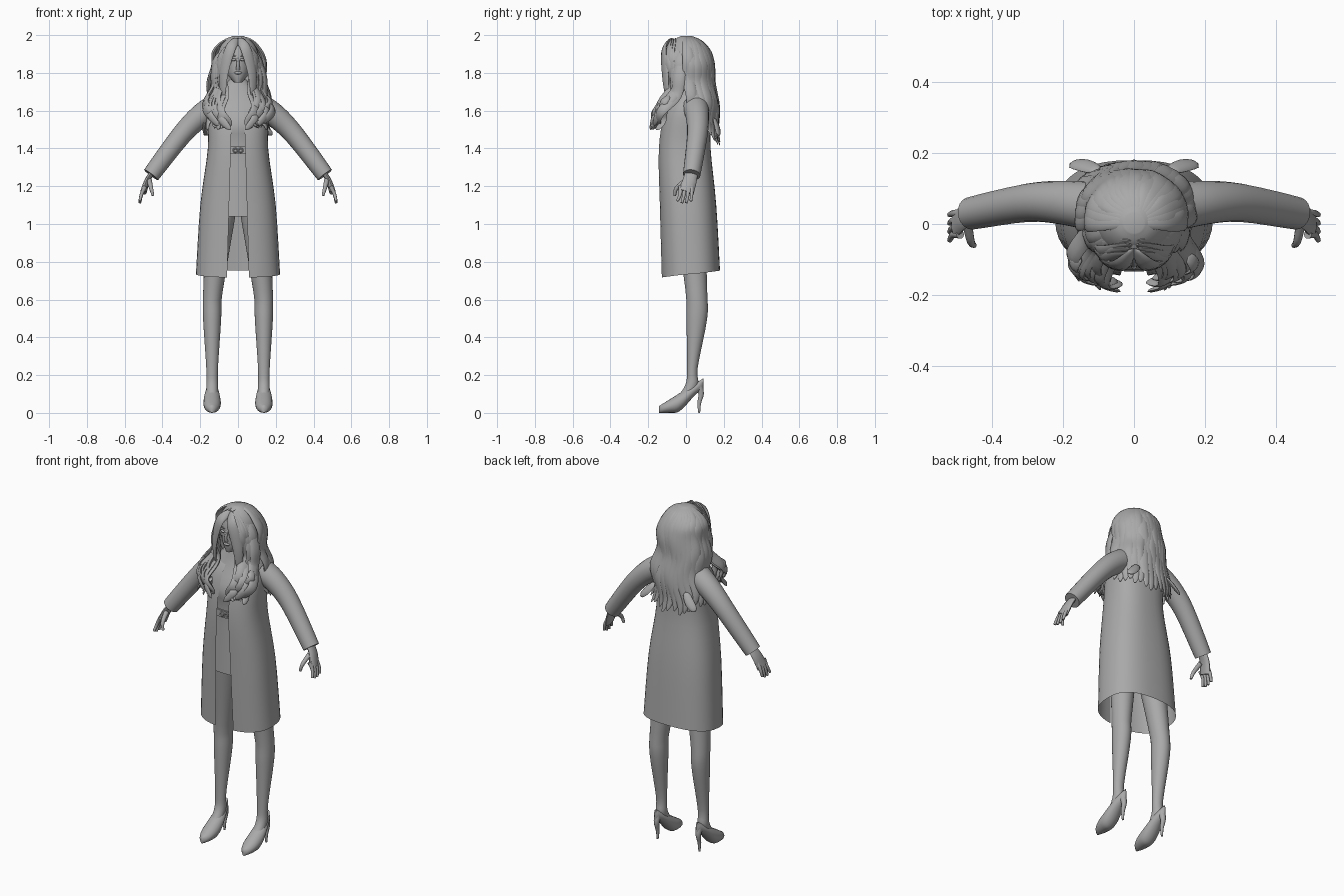
import bpy, bmesh, random
from math import sin, cos, asin, pi, tau, radians, copysign
from mathutils import Vector

random.seed(4)
if bpy.data.objects.get("Cube"):
    bpy.data.objects.remove(bpy.data.objects["Cube"])

shade = 0.4
grey = bpy.data.materials.new("plain grey")
grey.use_nodes = True
grey.diffuse_color = (shade, shade, shade, 1)
grey.node_tree.nodes["Principled BSDF"].inputs["Base Color"].default_value = grey.diffuse_color

ACROSS, DEPTH, FORWARD = Vector((1, 0, 0)), Vector((0, 1, 0)), Vector((0, -1, 0))
SIDES = ((1, "left"), (-1, "right"))


def spline(points, steps=4):
    """Smooth curve through points of any dimension."""
    curve = []
    last = len(points) - 1
    for i in range(last):
        before, start = points[max(i - 1, 0)], points[i]
        end, after = points[i + 1], points[min(i + 2, last)]
        for k in range(steps):
            t = k / steps
            sample = []
            for p, a, b, q in zip(before, start, end, after):
                slope_in, slope_out = (b - p) / 2, (q - a) / 2
                rise = t * t * (3 - 2 * t)
                sample.append(a + (b - a) * rise + slope_in * t * (1 - t) ** 2
                              - slope_out * t * t * (1 - t))
            curve.append(sample)
    return curve + [list(points[-1])]


def build(name, lofts, closed=True, sharp=60):
    """Make one smooth-shaded object from lists of cross-section rings."""
    bm = bmesh.new()
    for rings in lofts:
        rows = [[bm.verts.new(point) for point in ring] for ring in rings]
        count = len(rows[0])
        for lower, upper in zip(rows, rows[1:]):
            for i in range(count if closed else count - 1):
                j = (i + 1) % count
                bm.faces.new((lower[i], lower[j], upper[j], upper[i]))
        if closed:
            bm.faces.new(rows[0])
            bm.faces.new(rows[-1])
    bmesh.ops.recalc_face_normals(bm, faces=bm.faces)
    mesh = bpy.data.meshes.new(name)
    bm.to_mesh(mesh)
    bm.free()
    mesh.materials.append(grey)
    ob = bpy.data.objects.new(name, mesh)
    bpy.context.collection.objects.link(ob)
    bpy.ops.object.select_all(action="DESELECT")
    ob.select_set(True)
    bpy.context.view_layer.objects.active = ob
    bpy.ops.object.shade_smooth_by_angle(angle=radians(sharp))


def body(profile, power=2, opening=None, segments=40):
    """Horizontal rings from (height, half width, front, back) rows."""
    def squared(value):
        return copysign(abs(value) ** (2 / power), value)
    rings = []
    for z, half, front, back in spline(profile):
        first, sag = 0, 0
        if opening:
            first = asin((opening(z) / half) ** (power / 2))
            sag = max(0, profile[1][0] - z) * 0.05
        ring = []
        for i in range(segments + 1 if opening else segments):
            a = first + (tau - 2 * first) * i / segments
            y = (front + back) / 2 - (back - front) / 2 * squared(cos(a))
            ring.append((half * squared(sin(a)), y, z - sag * cos(a)))
        rings.append(ring)
    return rings


def tube(path, start, end=None, flat=1, axis=None, segments=10):
    """Sweep an ellipse; without an end width it narrows to both tips."""
    path = [Vector(point) for point in path]
    last = len(path) - 1
    rings = []
    for i, centre in enumerate(path):
        f = i / last
        along = (path[min(i + 1, last)] - path[max(i - 1, 0)]).normalized()
        out = axis or Vector((centre.x, centre.y, 0))
        out = (out - along * out.dot(along)).normalized()
        side = along.cross(out)
        width = start + (end - start) * f if end else start * (0.15 + 0.85 * abs(sin(pi * f)) ** 0.5)
        rings.append([centre + width * (side * cos(a) + out * flat * sin(a))
                      for a in (tau * k / segments for k in range(segments))])
    return rings


def place(rings, sign, offset=lambda z: 0):
    """Shift rings sideways, then mirror them onto the chosen side."""
    return [[(sign * (x + offset(z)), y, z) for x, y, z in ring] for ring in rings]


# Coat: an open-fronted shell with a slightly dropped front hem
coat = [(0.735, 0.223, -0.13, 0.18), (1.1, 0.2, -0.14, 0.16), (1.4, 0.16, -0.145, 0.13),
        (1.6, 0.16, -0.11, 0.13), (1.7, 0.11, -0.04, 0.1), (1.75, 0.06, -0.02, 0.08)]
build("coat", [body(coat, 2.5, lambda z: 0.08 - 0.03 * z)], closed=False)

# High-necked dress, belt and double buckle
dress = [(1.04, 0.16, -0.13, 0.11), (1.4, 0.13, -0.12, 0.1), (1.53, 0.14, -0.13, 0.1),
         (1.67, 0.12, -0.07, 0.1), (1.77, 0.04, -0.04, 0.06)]
build("dress", [body(dress, 2.4)])
build("belt", [body([(z, 0.13, -0.13, 0.1) for z in (1.37, 1.41)], 2.4)], sharp=30)
for sign, side in SIDES:
    loop = [(sign * 0.014 + 0.012 * cos(a), -0.13, 1.39 + 0.01 * sin(a))
            for a in (tau * k / 8 for k in range(9))]
    build(side + "_buckle_ring", [tube(loop, 0.004, 0.004, axis=DEPTH)])

# Head and facial features
head = [(1.75, 0.02, -0.1, -0.04), (1.8, 0.06, -0.11, 0.05), (1.88, 0.07, -0.11, 0.09),
        (1.95, 0.06, -0.09, 0.08), (1.98, 0.03, -0.05, 0.05)]
build("head", [body(head)])
build("neck", [body([(z, 0.04, -0.04, 0.06) for z in (1.72, 1.8)])])
build("nose", [tube([(0, -0.105, 1.88), (0, -0.118, 1.835), (0, -0.105, 1.82)], 0.006, 0.012, axis=FORWARD)])


def feature(name, sign, inner, outer, width):
    """Small rounded ridge lying on the front of the face."""
    middle = (Vector(inner) + Vector(outer)) / 2 + FORWARD * 0.004
    path = place([spline([inner, middle, outer])], sign)[0]
    build(name, [tube(path, width, axis=FORWARD)])


feature("lips", 1, (-0.02, -0.105, 1.8), (0.02, -0.105, 1.8), 0.008)
for sign, side in SIDES:
    feature(side + "_eye", sign, (0.01, -0.11, 1.87), (0.04, -0.1, 1.87), 0.007)
    feature(side + "_eyebrow", sign, (0.01, -0.11, 1.89), (0.05, -0.09, 1.89), 0.004)

# Sleeves, hands, legs and heeled shoes
sleeve = [(0.12, 0.05, 1.62), (0.2, 0.06, 1.57), (0.3, 0.06, 1.47), (0.46, 0.03, 1.26)]
palm = [(0.45, 0.03, 1.28), (0.48, 0.02, 1.23), (0.5, 0, 1.17)]
thumb = [(0.47, 0, 1.23), (0.46, -0.05, 1.19), (0.45, -0.06, 1.15)]
leg = [(0.08, 0.03, -0.05, 0.03), (0.15, 0.031, -0.003, 0.065), (0.24, 0.031, 0.006, 0.062),
       (0.5, 0.048, 0.002, 0.112), (0.65, 0.052, -0.003, 0.112), (1.06, 0.08, -0.06, 0.1)]
stance = 0.137


def shoe_section(t):
    """Cross-section at a fraction of the way from toe to heel."""
    lift = max(0, t - 0.35) / 0.65
    under, top = 0.12 * lift * lift * (3 - 2 * lift), 0.035 + 0.15 * t
    width = 0.055 * sin(pi * t) ** 0.5 * (1 - 0.35 * t)
    return [(stance + width * cos(a), 0.24 * t - 0.145, (under + top) / 2 + (top - under) / 2 * sin(a))
            for a in (tau * k / 16 for k in range(16))]


for sign, side in SIDES:
    build(side + "_sleeve", [place(tube(spline(sleeve), 0.07, 0.046, axis=DEPTH, segments=20), sign)])
    hand = [tube(spline(palm), 0.032, 0.042, 0.4, ACROSS), tube(spline(thumb), 0.015, 0.007, axis=ACROSS)]
    for k in range(4):
        y = 0.03 - 0.02 * k
        tip = 1.11 + 0.005 * (k - 1.5) ** 2
        finger = [(0.49, y, 1.2), (0.51, y, 1.16), (0.52, y * 1.2 - 0.01, tip)]
        hand.append(tube(spline(finger), 0.012, 0.007, axis=DEPTH))
    build(side + "_hand", [place(part, sign) for part in hand])
    build(side + "_leg", [place(body(leg), sign, lambda z: stance - max(0, z - 0.6) * 0.1)])
    build(side + "_shoe", [place([shoe_section((i + 0.2) / 20.4) for i in range(21)], sign)])
    spike = [(stance, 0.07, 0.14), (stance, 0.08, 0.1), (stance, 0.07, 0.05), (stance, 0.07, 0)]
    build(side + "_heel", [place(tube(spline(spike), 0.02, 0.005, axis=DEPTH), sign)])

# Hair cap over the crown
dome = [radians(a) for a in range(-30, 90, 15)]
build("hair_cap", [body([(1.87 + 0.13 * sin(a), 0.11 * cos(a), -0.1 * cos(a), 0.12 * cos(a)) for a in dome])])

# Long wavy locks fanned around the back
locks = []
count, steps = 17, 32
for k in range(count):
    turn = pi * (k / (count - 1) - 0.5)
    phase, lift = random.uniform(0, 1), random.uniform(-0.01, 0.02) + 0.06 * sin(turn) ** 2
    path = []
    for i in range(steps + 1):
        f = i / steps
        crown = 0.02 + 0.09 * sin(min(3 * f, 1) * pi / 2)
        wave = 0.016 * f * sin(18 * f + phase)
        depth = max(cos(turn), 0.05) ** (1 - f / 2)
        path.append(((crown + 0.06 * f) * sin(turn) + wave,
                     (crown + 0.07 * f) * depth + wave / 2,
                     1.99 - 0.57 * f ** 1.5 + lift * f * f))
    locks.append(tube(path, 0.034, flat=0.35))
build("back_hair", locks)

# Curled locks swept from the parting over the shoulders to the chest
inner = [(0.01, -0.08, 1.98), (0.07, -0.1, 1.88), (0.08, -0.08, 1.72), (0.08, -0.15, 1.58), (0.06, -0.18, 1.5)]
outer = [(0.01, 0, 1.99), (0.11, -0.02, 1.88), (0.14, -0.04, 1.72), (0.17, -0.11, 1.6), (0.14, -0.15, 1.5)]
for sign, side in SIDES:
    locks = []
    count = 8
    for k in range(count):
        phase, lift = random.uniform(0, pi), random.uniform(0, 0.03)
        guide = [Vector(p).lerp(Vector(q), k / (count - 1)) for p, q in zip(inner, outer)]
        curve = spline(guide, 8)
        path = []
        for i, (x, y, z) in enumerate(curve):
            f = i / (len(curve) - 1)
            curl = 0.018 * f
            path.append((x + curl * sin(18 * f + phase), y - curl * cos(15 * f + phase), z + lift * f))
        locks.append(place(tube(path, 0.034, flat=0.35), sign))
    build(side + "_front_hair", locks)

# Fringe framing both cheeks, and loose curled tips
fringe = [(0, -0.07, 1.98), (0.04, -0.115, 1.93), (0.075, -0.11, 1.8), (0.08, -0.1, 1.67)]
for sign, side in SIDES:
    build(side + "_fringe", [place(tube(spline(fringe, 6), 0.03, flat=0.35), sign)])
    tips = []
    for x, y, z in ((0.13, -0.15, 1.56), (0.07, -0.17, 1.54), (0.15, -0.12, 1.62)):
        curl = [(x, y + 0.03, z + 0.06), (x + 0.02, y, z + 0.02), (x - 0.03, y - 0.02, z - 0.04)]
        tips.append(tube(spline(curl), 0.022, flat=0.4))
    flick = [(0.1, 0.15, 1.56), (0.14, 0.165, 1.51), (0.18, 0.17, 1.47)]
    tips.append(tube(spline(flick), 0.025, flat=0.4))
    build(side + "_curled_tips", [place(tip, sign) for tip in tips])
